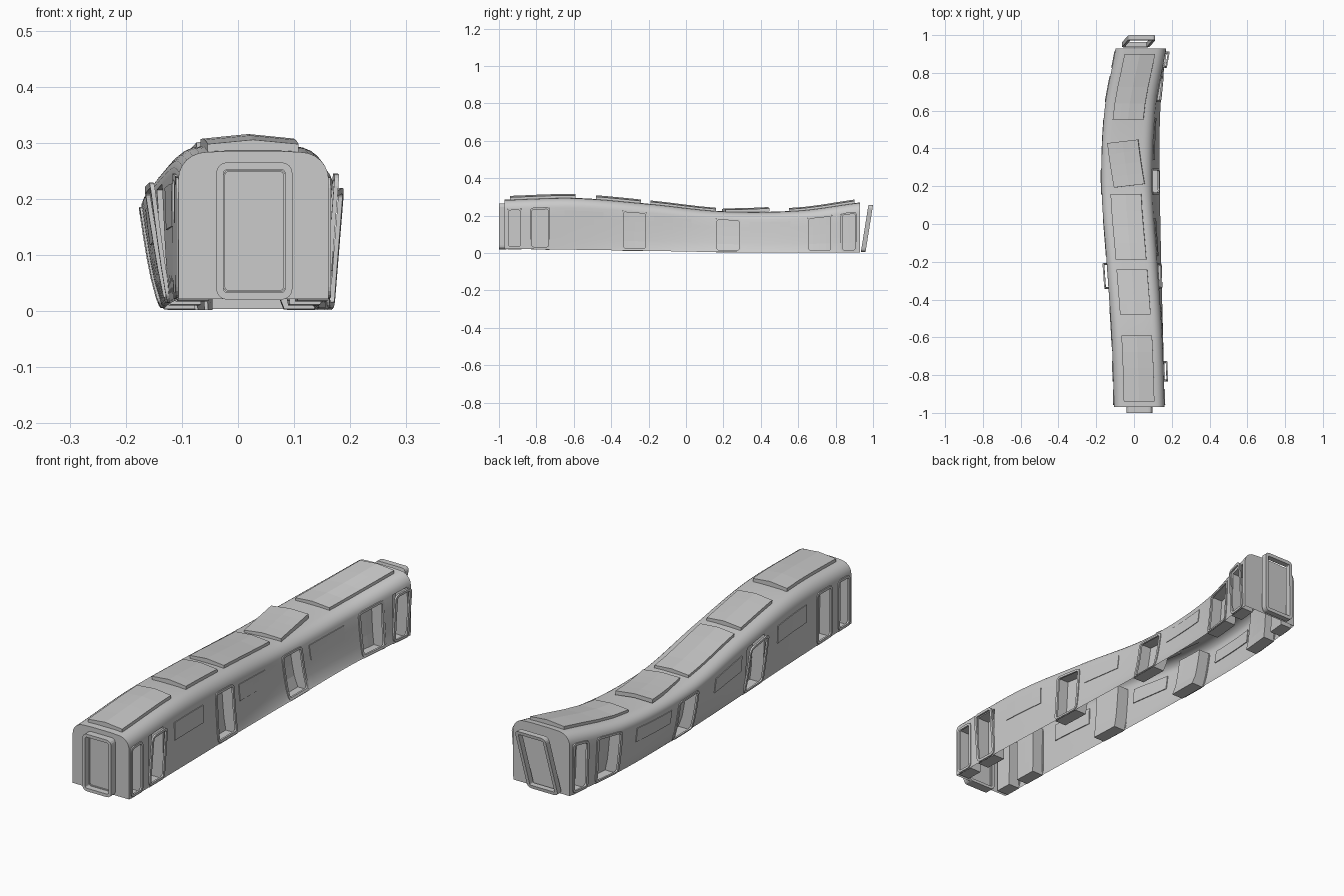
import bpy, bmesh, math
from mathutils import Vector

if "Cube" in bpy.data.objects:
    bpy.data.objects.remove(bpy.data.objects["Cube"], do_unlink=True)

# One painted-metal grey
grey = bpy.data.materials.new("metal_grey")
grey.use_nodes = True
grey.diffuse_color = (0.6, 0.6, 0.6, 1)
grey.node_tree.nodes["Principled BSDF"].inputs["Base Color"].default_value = (0.6, 0.6, 0.6, 1)

HALF, HIGH, RAD = 0.134, 0.27, 0.05
FRONT, BACK = -0.97, 0.93
DOORS = [(-0.955, -0.88), (-0.83, -0.73), (-0.34, -0.21), (0.16, 0.29), (0.65, 0.78), (0.83, 0.91)]
WINDOWS = [(-0.65, -0.44), (-0.17, 0.03), (0.34, 0.56)]
DOOR_LOW, DOOR_TOP = 0.01, 0.22

# Bend of the carriage: five even steps along its length
TOP_X = [0.028, 0.015, -0.014, -0.043, -0.026, 0.045]
LOW_X = [0.028, 0.020, 0.010, 0.003, 0.005, 0.040]
TOP_Z = [0.283, 0.293, 0.262, 0.222, 0.226, 0.275]
LOW_Z = [0.022, 0.018, 0.012, 0.005, 0.004, 0.004]


def spline(keys, y):
    s = min(max((y + 1) / 0.4, 0), 4.999)
    i = int(s)
    f = s - i
    a, b, c, d = (keys[min(max(i + k, 0), 5)] for k in (-1, 0, 1, 2))
    return b + f / 2 * (c - a + f * (2 * a - 5 * b + 4 * c - d + f * (3 * (b - c) + d - a)))


def warp(p):
    x, y, z = p
    t = z / HIGH
    low, top = spline(LOW_X, y), spline(TOP_X, y)
    shift = low + (top - low) * max(t, 0) ** 0.6
    zl, zt = spline(LOW_Z, y), spline(TOP_Z, y)
    return Vector((x + shift, y, zl + (zt - zl) * t))


def finish(name, bm, smooth=False):
    bmesh.ops.recalc_face_normals(bm, faces=bm.faces)
    mesh = bpy.data.meshes.new(name)
    bm.to_mesh(mesh)
    bm.free()
    mesh.materials.append(grey)
    obj = bpy.data.objects.new(name, mesh)
    bpy.context.collection.objects.link(obj)
    if smooth:
        bpy.ops.object.select_all(action="DESELECT")
        obj.select_set(True)
        bpy.context.view_layer.objects.active = obj
        bpy.ops.object.shade_smooth_by_angle(angle=math.radians(35))
    return obj


def box(name, lo, hi, cuts=3, shape=None, open_side=0):
    """Subdivided box bent along with the carriage, optionally open on one x side."""
    bm = bmesh.new()
    bmesh.ops.create_cube(bm, size=1)
    if open_side:
        outer = [f for f in bm.faces if f.calc_center_median().x * open_side > 0.4]
        bmesh.ops.delete(bm, geom=outer, context="FACES_ONLY")
    bmesh.ops.subdivide_edges(bm, edges=bm.edges, cuts=cuts, use_grid_fill=True)
    for v in bm.verts:
        p = Vector([lo[i] + (v.co[i] + 0.5) * (hi[i] - lo[i]) for i in range(3)])
        v.co = warp(shape(p, v.co) if shape else p)
    return finish(name, bm)


def rounded_rect(w, h, r):
    """Outline with rounded corners and extra points on the upright sides."""
    pts = []
    for cx, cy, start in ((1, 1, 0), (-1, 1, 90), (-1, -1, 180), (1, -1, 270)):
        for k in range(5):
            a = math.radians(start + k * 22.5)
            pts.append((cx * (w / 2 - r) + r * math.cos(a), cy * (h / 2 - r) + r * math.sin(a)))
        if start in (90, 270):
            y0 = pts[-1][1]
            pts += [(cx * w / 2, y0 * (1 - k / 2)) for k in (1, 2, 3)]
    return pts


def ring(name, w, h, r, band, depth, place):
    """Rounded rectangular frame; place maps (across, up, out) to a position."""
    outer = rounded_rect(w, h, r)
    inner = rounded_rect(w - 2 * band, h - 2 * band, max(r - band, 0.004))
    bm = bmesh.new()
    loops = [[bm.verts.new(place(u, v, d)) for u, v in pts]
             for pts, d in ((outer, 0), (outer, depth), (inner, depth), (inner, 0))]
    n = len(outer)
    for k in range(4):
        a, b = loops[k], loops[(k + 1) % 4]
        for i in range(n):
            j = (i + 1) % n
            bm.faces.new((a[i], a[j], b[j], b[i]))
    return finish(name, bm)


# Body shell: open underneath, arched roof, doorways left out
side = [(HALF, z) for z in (0, DOOR_LOW, 0.06, 0.11, 0.165)]
arc = [(HALF - RAD + RAD * math.cos(a), HIGH - RAD + RAD * math.sin(a))
       for a in (math.radians(15 * k) for k in range(7))]
half = side + arc + [(0.045, HIGH + 0.002)]
profile = half + [(-x, z) for x, z in reversed(half)]
stations = {round(FRONT + k * (BACK - FRONT) / 38, 3) for k in range(39)}
stations = {y for y in stations if all(abs(y - e) > 0.012 for d in DOORS for e in d)}
stations = sorted(stations | {e for d in DOORS for e in d} | {FRONT, BACK})

bm = bmesh.new()
rings = [[bm.verts.new(warp((x, y, z))) for x, z in profile] for y in stations]
for s in range(len(stations) - 1):
    mid = (stations[s] + stations[s + 1]) / 2
    in_door = any(a < mid < b for a, b in DOORS)
    for i in range(len(profile) - 1):
        zmid = (profile[i][1] + profile[i + 1][1]) / 2
        if in_door and DOOR_LOW < zmid < DOOR_TOP:
            continue
        bm.faces.new((rings[s][i], rings[s][i + 1], rings[s + 1][i + 1], rings[s + 1][i]))
bm.faces.new(rings[0])
bm.faces.new(rings[-1])
finish("body_shell", bm, smooth=True)

# Side doors: recessed alcoves with frames, some knocked outwards
for sign, word in ((1, "left"), (-1, "right")):
    for n, (y0, y1) in enumerate(DOORS):
        inner, outer = sign * (HALF - 0.055), sign * HALF
        lo, hi = min(inner, outer), max(inner, outer)
        box(f"{word}_door_alcove_{n + 1}", (lo, y0, DOOR_LOW - 0.012), (hi, y1, DOOR_TOP),
            open_side=sign)
        jut = 0.018 if (sign, n) in ((1, 1), (1, 5), (-1, 2)) else 0.0

        def on_wall(u, v, d, sign=sign, y=(y0 + y1) / 2, jut=jut):
            lean = jut * (0.5 + v / 0.22)
            return warp((sign * (HALF - 0.004 + d + lean), y + u, 0.113 + v))
        ring(f"{word}_door_frame_{n + 1}", y1 - y0 + 0.008, 0.222, 0.02, 0.011, 0.008, on_wall)

    # Side window plates
    for n, (y0, y1) in enumerate(WINDOWS):
        lo, hi = sorted((sign * (HALF - 0.004), sign * (HALF + 0.003)))
        box(f"{word}_window_{n + 1}", (lo, y0, 0.13), (hi, y1, 0.205))


# Roof panels: crowned slabs, the fourth one twisted loose
def crown(p, unit):
    p.z += 0.008 * (1 - abs(unit.x) * 2)
    return p


def loose(p, unit):
    p = crown(p, unit)
    p.x += 0.16 * (0.32 - p.y)
    p.y += 0.12 * p.x
    p.z += 0.012 * (unit.y + 0.5)
    return p


for n, (y0, y1) in enumerate([(-0.94, -0.59), (-0.48, -0.24), (-0.19, 0.16), (0.2, 0.44), (0.55, 0.9)]):
    box(f"roof_panel_{n + 1}", (-0.081, y0, 0.262), (0.081, y1, 0.284),
        shape=loose if n == 3 else crown)

# End doors: upright frame at the front, leaning loose frame at the back
ring("front_door_frame", 0.136, 0.245, 0.02, 0.013, 0.04,
     lambda u, v, d: Vector((0.029 + u, -0.96 - d, 0.143 + v)))
ring("front_door_panel_edge", 0.11, 0.218, 0.01, 0.003, 0.01,
     lambda u, v, d: Vector((0.029 + u, -0.965 - d, 0.143 + v)))
ring("back_door_frame", 0.145, 0.25, 0.018, 0.014, 0.025,
     lambda u, v, d: Vector((0.025 + u + 0.14 * v, 0.955 + 0.16 * v + d, 0.131 + v)))
